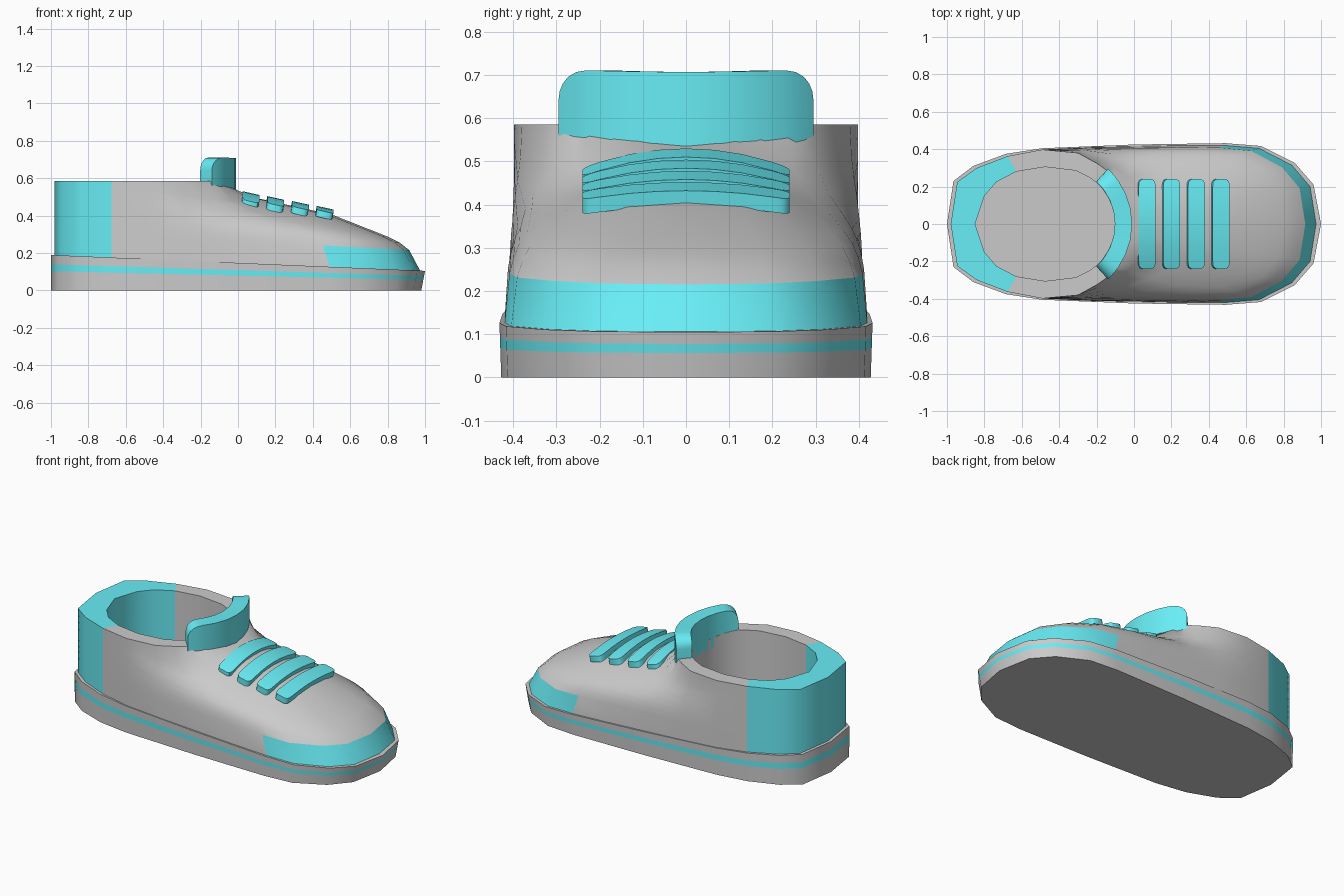
import bpy
from math import sin, cos, radians, sqrt

if "Cube" in bpy.data.objects:
    bpy.data.objects.remove(bpy.data.objects["Cube"])

teal = bpy.data.materials.new("teal")
teal.diffuse_color = (0.14, 0.85, 0.92, 1)
teal.use_nodes = True
teal.node_tree.nodes["Principled BSDF"].inputs["Base Color"].default_value = teal.diffuse_color


def build(name, verts, faces, mat=None, angle=50):
    used = sorted({i for f in faces for i in f})
    remap = {v: i for i, v in enumerate(used)}
    me = bpy.data.meshes.new(name)
    me.from_pydata([verts[i] for i in used], [], [[remap[i] for i in f] for f in faces])
    ob = bpy.data.objects.new(name, me)
    bpy.context.collection.objects.link(ob)
    if mat:
        me.materials.append(mat)
    bpy.ops.object.select_all(action='DESELECT')
    ob.select_set(True)
    bpy.context.view_layer.objects.active = ob
    bpy.ops.object.shade_smooth_by_angle(angle=radians(angle))
    return ob


def mirror(half):
    # close a half outline (heel to toe) with its mirrored side
    return half + [(p[0], -p[1], *p[2:]) for p in half[-2:0:-1]]


def quad(r, c, n):
    d = (c + 1) % n
    return (r * n + c, (r + 1) * n + c, (r + 1) * n + d, r * n + d)


def sole_top(x):
    return 0.147 - 0.0425 * x


# Sole: one outline at four heights, with a coloured stripe band
outline = mirror([(-1, 0), (-.965, .23), (-.86, .31), (-.685, .375), (-.49, .405), (0, .425),
                  (.49, .432), (.68, .417), (.86, .326), (.96, .21), (1, 0)])
n = len(outline)
verts = []
for f in (0, .54, .74, 1):
    s = 0.99 + 0.01 * f
    verts += [((x + 1) * s - 1, y * s, sole_top(x) * f) for x, y in outline]
band = lambda r: [quad(r, c, n) for c in range(n)]
build("sole_lower", verts, band(0) + [tuple(range(n))])
build("sole_stripe", verts, band(1), teal)
build("sole_rim", verts, band(2) + [tuple(range(4 * n - 1, 3 * n - 1, -1))])

# Upper: loft from the base outline to the collar, over the rim and down inside
base = [(-.98, 0), (-.945, .225), (-.84, .3), (-.675, .363), (-.49, .398), (-.25, .41), (0, .415),
        (.25, .42), (.49, .42), (.67, .405), (.845, .315), (.943, .2), (.975, 0)]
collar = base[:5] + [(-.3, .38), (-.2, .325), (-.15, .29), (-.1, .23), (-.06, .17),
                     (-.035, .115), (-.015, .06), (-.01, 0)]
inner = [(-.85, 0), (-.8, .15), (-.735, .225), (-.63, .28), (-.475, .305), (-.31, .285), (-.24, .25),
         (-.2, .22), (-.17, .19), (-.14, .145), (-.12, .1), (-.105, .05), (-.1, 0)]
dip = [0] * 8 + [.01, .025, .035, .045, .05]
hollow = [0, 0, 0, 0, 0, .6, 1, 1, .9, .7, .35, .1, 0]
# travel towards collar, height on the crest, height on the hollow sides
profile = [(0, 0, 0), (.06, .26, .26), (.11, .35, .34), (.18, .43, .41), (.28, .52, .47), (.48, .70, .56),
           (.68, .80, .64), (.89, .905, .78), (1, 1, 1)]
verts = []
for u, crest, side in profile:
    ring = []
    for (px, py), (cx, cy), d, h in zip(base, collar, dip, hollow):
        v = crest + (side - crest) * h
        z0 = sole_top(px) - 0.003
        ring.append((px + (cx - px) * u, py + (cy - py) * u, z0 + (0.585 - d - z0) * v))
    verts += mirror(ring)
verts += mirror([(x, y, 0.585 - d * 0.6) for (x, y), d in zip(inner, dip)])
verts += mirror([(x, y, sole_top(x) - 0.003) for x, y in inner])
n = 24
groups = {"upper": [], "heel_panel": [], "toe_cap": []}
for r in range(len(profile) + 1):
    for c in range(n):
        part = "upper"
        if c < 3 or c >= 21:
            part = "heel_panel"
        elif r == 0 and 8 <= c < 16:
            part = "toe_cap"
        groups[part].append(quad(r, c, n))
for part, faces in groups.items():
    build(part, verts, faces, None if part == "upper" else teal)

# Tongue: curved plate with rounded top corners
steps = [-47.5, -47, -45.5, -43, -39.5, -35, -24, -12, 0]
steps += [-a for a in steps[-2::-1]]
verts = []
for a in steps:
    k = max(0, (abs(a) - 35) / 12.5)
    top = 0.64 + 0.07 * sqrt(max(0, 1 - k * k)) - 0.003 * cos(radians(a * 3))
    ca, sa = cos(radians(a)), sin(radians(a))
    for rad, z in ((.4, .5), (.4, top), (.308, top), (.308, .5)):
        verts.append((-.41 + rad * ca, rad * sa, z))
m = len(steps)
faces = [(4 * i + j, 4 * i + 4 + j, 4 * i + 4 + (j + 1) % 4, 4 * i + (j + 1) % 4)
         for i in range(m - 1) for j in range(4)]
faces += [(0, 1, 2, 3), tuple(4 * m - 1 - j for j in range(4))]
build("tongue", verts, faces, teal, 35)

# Laces: four rounded straps bent over the instep
rows = [(-.24, .024), (-.234, .036), (-.222, .043), (-.2, .045), (-.13, .045), (-.065, .045), (0, .045)]
rows += [(-y, w) for y, w in rows[-2::-1]]
m = len(rows)
for i in range(4):
    cx = 0.07 + 0.132 * i
    ztop = 0.52 - 0.197 * (cx - 0.07)
    drop = 0.045 - 0.008 * i
    verts = []
    for y, w in rows:
        z = ztop - drop * (y / .24) ** 2
        for sx, t in ((1, .035), (1, 0), (-1, 0), (-1, .035)):
            verts.append((cx + sx * w - t * .2, y, z - t - 0.22 * sx * w))
    faces = [(4 * k + j, 4 * k + 4 + j, 4 * k + 4 + (j + 1) % 4, 4 * k + (j + 1) % 4)
             for k in range(m - 1) for j in range(4)]
    faces += [(0, 1, 2, 3), tuple(4 * m - 1 - j for j in range(4))]
    build(f"lace_{i + 1}", verts, faces, teal, 35)
